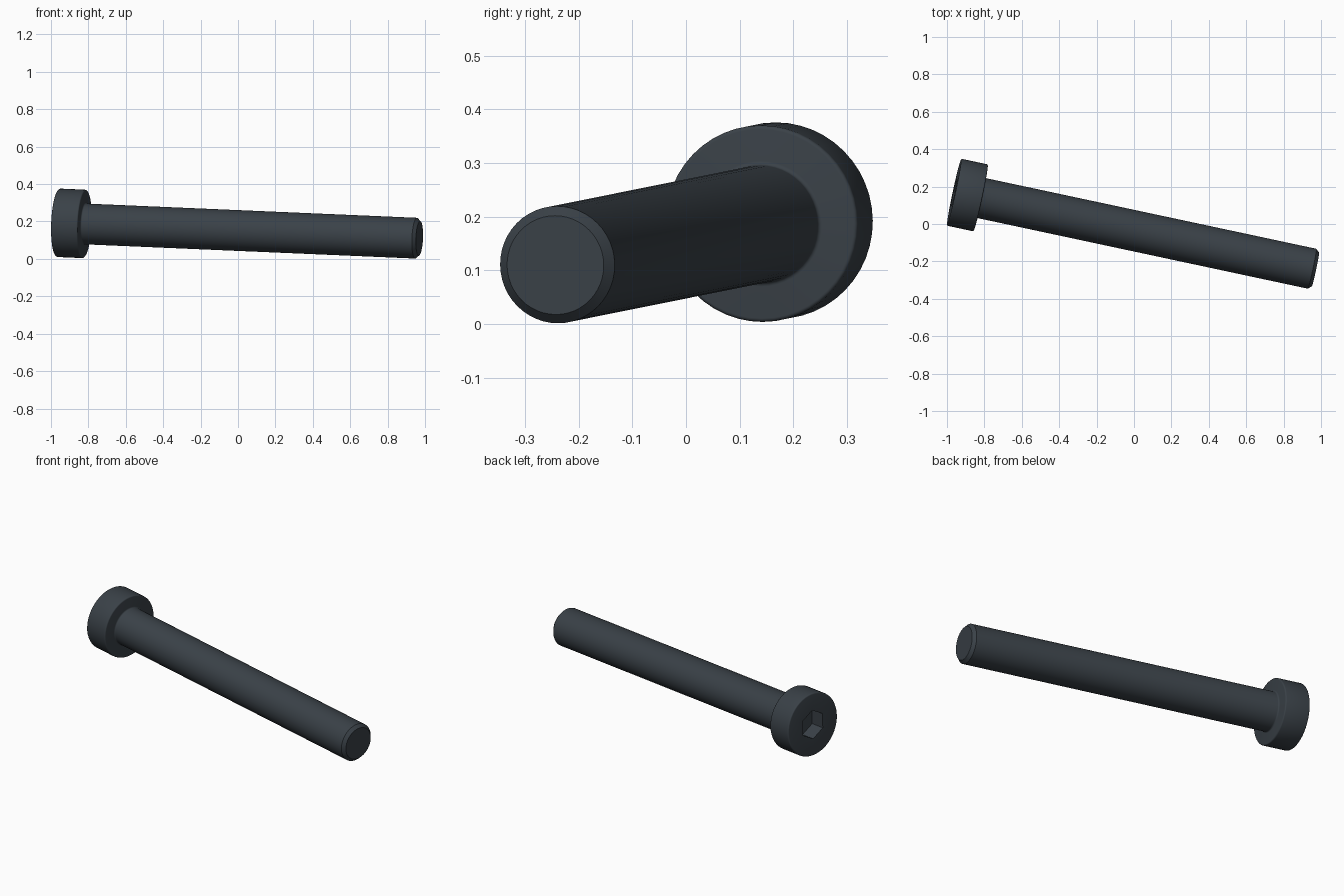
import bpy, bmesh, math
from mathutils import Vector, Matrix

cube = bpy.data.objects.get("Cube")
if cube:
    bpy.data.objects.remove(cube, do_unlink=True)

SEGMENTS = 48
HEAD_TOP = Vector((-0.962, 0.17, 0.193))
TIP = Vector((0.97, -0.243, 0.11))
LENGTH = (TIP - HEAD_TOP).length
HEAD_R, HEAD_H = 0.183, 0.146
SHAFT_R, TIP_R = 0.109, 0.092
SOCKET_APOTHEM, SOCKET_DEPTH = 0.073, 0.085
EDGE, FILLET, CHAMFER = 0.007, 0.008, 0.018


def circle(radius):
    return lambda angle: radius


def hexagon(apothem):
    # corners on the multiples of sixty degrees
    sector = math.pi / 3
    return lambda angle: apothem / math.cos(angle % sector - sector / 2)


def arc(z, r, size, start, steps=4):
    """Quarter-round rings about the centre (z, r)."""
    angles = [start + math.pi / 2 * i / steps for i in range(steps + 1)]
    return [(z + size * math.sin(a), circle(r + size * math.cos(a))) for a in angles]


# Dark steel
steel = bpy.data.materials.new("dark_steel")
steel.use_nodes = True
colour = (0.042, 0.053, 0.064, 1)
steel.diffuse_color = colour
steel.node_tree.nodes["Principled BSDF"].inputs["Base Color"].default_value = colour

# Rings from the socket floor, over the head and along the shaft to the tip
rings = [(SOCKET_DEPTH, hexagon(SOCKET_APOTHEM)), (0, hexagon(SOCKET_APOTHEM))]
rings += arc(EDGE, HEAD_R - EDGE, EDGE, -math.pi / 2)
rings += arc(HEAD_H - EDGE, HEAD_R - EDGE, EDGE, 0)
rings += reversed(arc(HEAD_H + FILLET, SHAFT_R + FILLET, FILLET, math.pi))
rings += [(LENGTH - CHAMFER, circle(SHAFT_R)), (LENGTH, circle(TIP_R))]

bm = bmesh.new()
loops = []
for z, radius in rings:
    loop = []
    for i in range(SEGMENTS):
        a = math.tau * i / SEGMENTS
        loop.append(bm.verts.new((radius(a) * math.cos(a), radius(a) * math.sin(a), z)))
    loops.append(loop)
for low, high in zip(loops, loops[1:]):
    for i in range(SEGMENTS):
        j = (i + 1) % SEGMENTS
        bm.faces.new((low[i], low[j], high[j], high[i]))
bm.faces.new(loops[0])    # socket floor
bm.faces.new(loops[-1])   # tip face
bmesh.ops.recalc_face_normals(bm, faces=bm.faces)

# Lay the screw along its slanted axis, a socket corner pointing up
axis = (TIP - HEAD_TOP).normalized()
side = Vector((0, 0, 1)).cross(axis).normalized()
up = axis.cross(side)
turn = Matrix((up, -side, axis)).transposed().to_4x4()
bmesh.ops.transform(bm, matrix=Matrix.Translation(HEAD_TOP) @ turn, verts=bm.verts)

mesh = bpy.data.meshes.new("socket_head_screw")
bm.to_mesh(mesh)
bm.free()
mesh.materials.append(steel)
screw = bpy.data.objects.new("socket_head_screw", mesh)
bpy.context.collection.objects.link(screw)

bpy.ops.object.select_all(action='DESELECT')
screw.select_set(True)
bpy.context.view_layer.objects.active = screw
bpy.ops.object.shade_smooth_by_angle(angle=math.radians(30))
